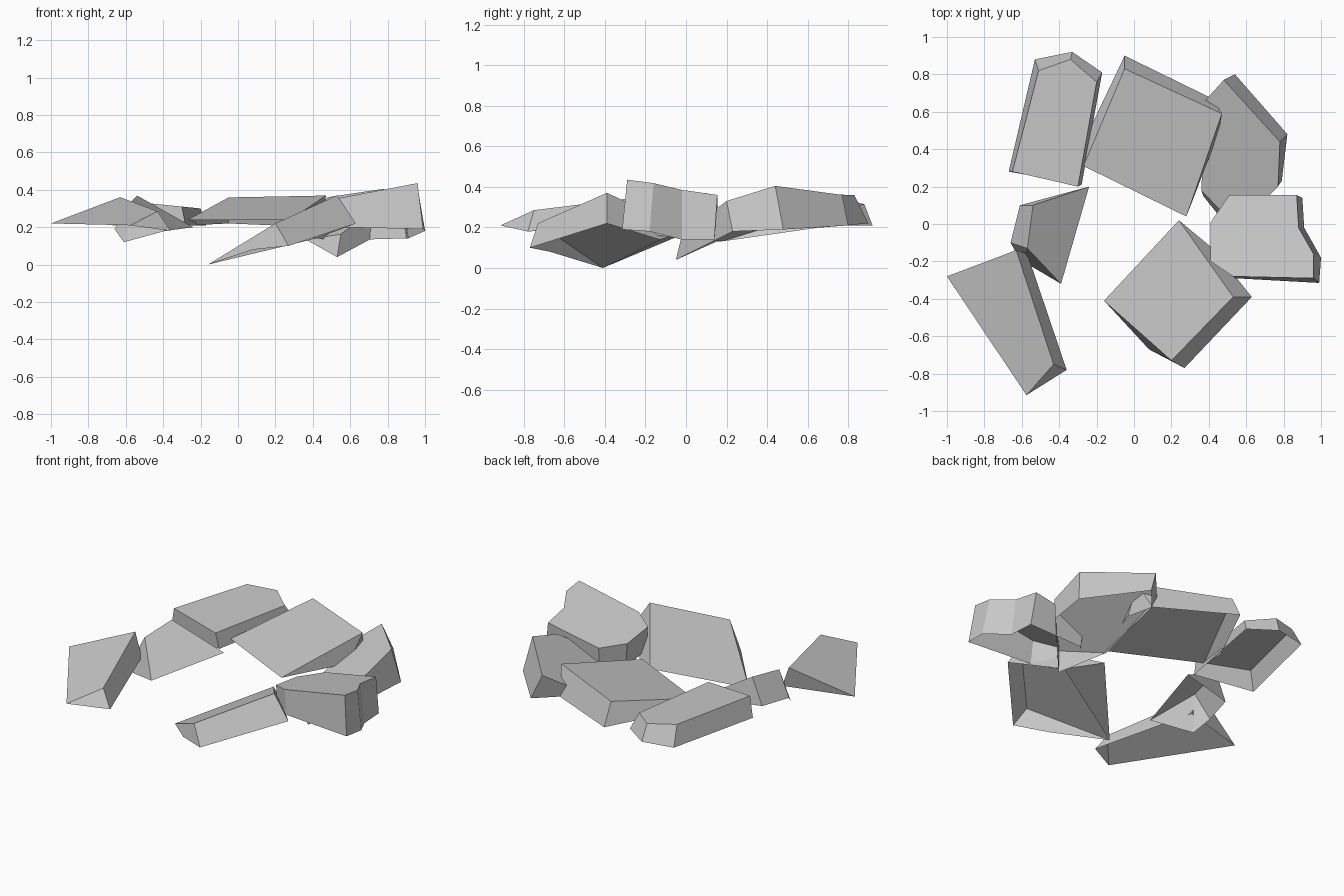
import bpy
import bmesh

# Remove only the default cube
default_cube = bpy.data.objects.get("Cube")
if default_cube:
    bpy.data.objects.remove(default_cube, do_unlink=True)

# One plain stone colour
GREY = (0.59, 0.59, 0.59, 1.0)
stone_grey = bpy.data.materials.new("stone_grey")
stone_grey.use_nodes = True
stone_grey.diffuse_color = GREY
stone_grey.node_tree.nodes["Principled BSDF"].inputs["Base Color"].default_value = GREY


def ring_on_plane(bm, outline, plane):
    """Lay an outline on a tilted plane given as (height, slope along x, slope along y)."""
    height, slope_x, slope_y = plane
    return [bm.verts.new((x, y, height + slope_x * x + slope_y * y)) for x, y in outline]


def make_stone(name, top, plane, rim):
    """Build an open-bottomed slab: a tilted top and walls down to an uneven rim.
    Corners of top and rim that coincide merge, so a wall can taper to nothing."""
    bm = bmesh.new()
    upper = ring_on_plane(bm, top, plane)
    lower = [bm.verts.new(point) for point in rim]
    bm.faces.new(upper)
    count = len(upper)
    for i in range(count):
        j = (i + 1) % count
        bm.faces.new((upper[j], upper[i], lower[i], lower[j]))
    bmesh.ops.remove_doubles(bm, verts=bm.verts, dist=0.015)
    bmesh.ops.recalc_face_normals(bm, faces=bm.faces)
    mesh = bpy.data.meshes.new(name)
    bm.to_mesh(mesh)
    bm.free()
    mesh.materials.append(stone_grey)
    stone = bpy.data.objects.new(name, mesh)
    bpy.context.collection.objects.link(stone)


# Long slab at the back right
make_stone("back_right_stone",
           top=[(-.65, .28), (-.51, .82), (-.34, .88), (-.2, .76), (-.3, .2)],
           plane=(.28, -.1, 0),
           rim=[(-.67, .28, .21), (-.53, .88, .21), (-.33, .92, .21),
                (-.17, .81, .21), (-.28, .21, .21)])

# Broad slab at the back, its top running down to the ground edge in front
make_stone("back_stone",
           top=[(-.27, .31), (-.27, .31), (-.05, .83), (.47, .59), (.47, .59), (.28, .04)],
           plane=(.21, .105, .186),
           rim=[(-.27, .31, .24), (-.25, .48, .21), (-.05, .9, .22),
                (.42, .67, .2), (.45, .48, .21), (.28, .04, .24)])

# Sloping slab at the back left
make_stone("back_left_stone",
           top=[(.48, .77), (.78, .44), (.77, .2), (.55, -.02), (.36, .18), (.38, .66)],
           plane=(-.09, .47, .292),
           rim=[(.54, .8, .21), (.82, .48, .19), (.79, .23, .18),
                (.53, -.05, .04), (.37, .15, .13), (.42, .66, .2)])

# Many-sided block at the left
make_stone("left_stone",
           top=[(.41, .01), (.41, -.2), (.53, -.28), (.96, -.29),
                (.96, -.16), (.88, -.02), (.87, .155), (.51, .155)],
           plane=(.217, .188, -.131),
           rim=[(.42, .01, .14), (.42, -.2, .17), (.54, -.29, .2), (.99, -.315, .19),
                (1, -.18, .18), (.91, -.02, .14), (.9, .14, .14), (.52, .14, .13)])

# Square slab leaning down at the front
make_stone("front_left_stone",
           top=[(.53, -.39), (.24, .02), (-.16, -.41), (-.16, -.41), (.2, -.73)],
           plane=(.053, .539, -.082),
           rim=[(.63, -.39, .22), (.42, -.13, .14), (-.16, -.41, 0),
                (.08, -.67, .08), (.27, -.77, .1)])

# Wedge at the front right
make_stone("front_right_stone",
           top=[(-1, -.28), (-.63, -.14), (-.43, -.75), (-.575, -.915)],
           plane=(.577, .295, .22),
           rim=[(-1, -.28, .22), (-.57, -.16, .22), (-.36, -.78, .18), (-.575, -.915, .21)])

# Small wedge at the right
make_stone("right_stone",
           top=[(-.54, .1), (-.24, .2), (-.39, -.32), (-.57, -.13), (-.57, -.13)],
           plane=(.001, -.641, .223),
           rim=[(-.61, .1, .2), (-.24, .2, .2), (-.39, -.32, .18),
                (-.61, -.19, .12), (-.66, -.1, .19)])
